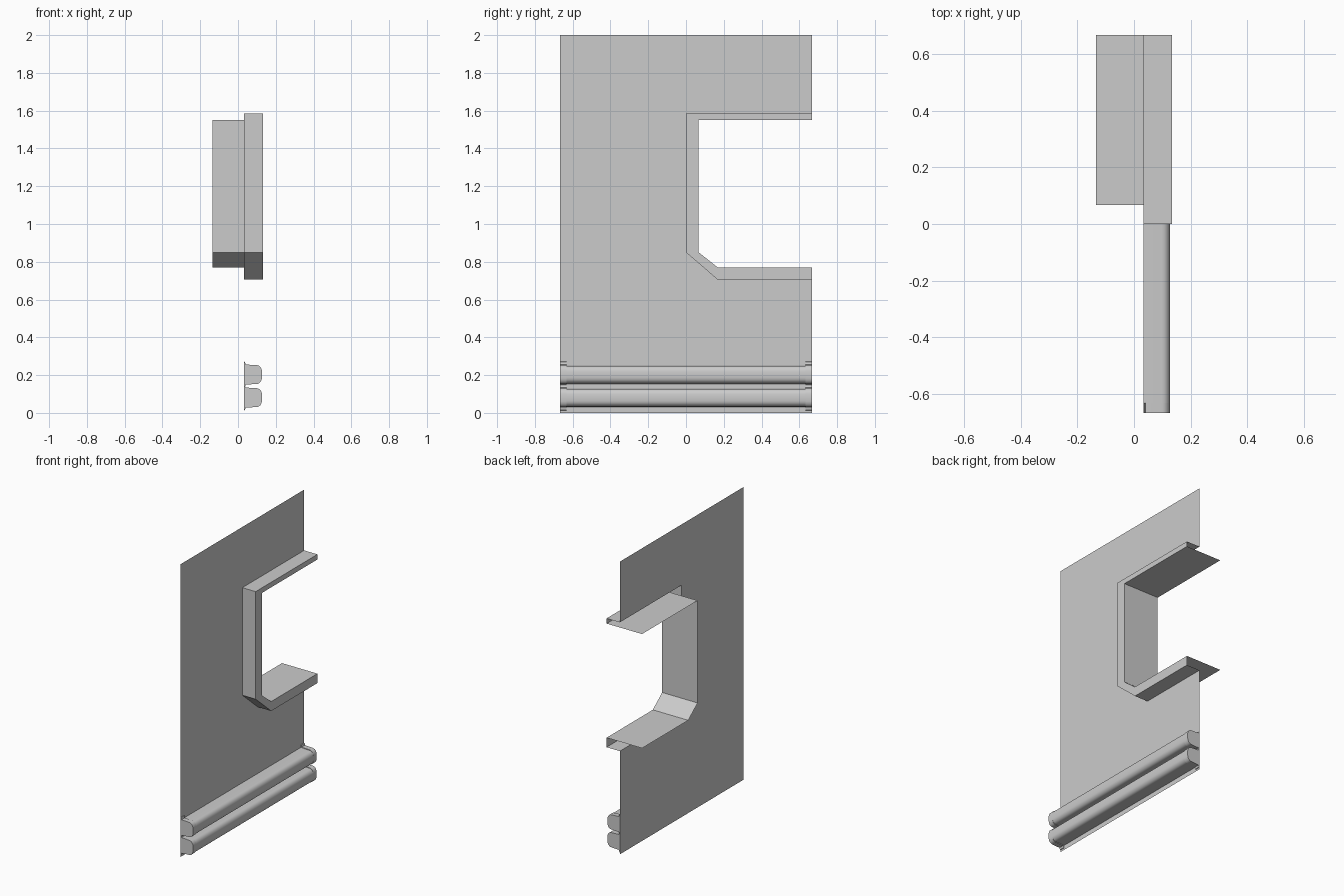
import bpy, bmesh, math

if "Cube" in bpy.data.objects:
    bpy.data.objects.remove(bpy.data.objects["Cube"])

W = 0.667        # half width along y
WALL_X = 0.033   # plane of the wall sheet
FRONT_X = 0.1335
BACK_X = -0.1345


def make(name, verts, faces, fix=False, smooth=False):
    me = bpy.data.meshes.new(name)
    me.from_pydata(verts, [], faces)
    if fix:
        bm = bmesh.new()
        bm.from_mesh(me)
        bmesh.ops.recalc_face_normals(bm, faces=bm.faces)
        bm.to_mesh(me)
        bm.free()
    ob = bpy.data.objects.new(name, me)
    bpy.context.collection.objects.link(ob)
    if smooth:
        bpy.ops.object.select_all(action='DESELECT')
        ob.select_set(True)
        bpy.context.view_layer.objects.active = ob
        bpy.ops.object.shade_smooth_by_angle(angle=math.radians(35))
    return ob


def prism(name, profile, y0, y1):
    """Closed extrusion of an (x, z) profile along y."""
    n = len(profile)
    verts = [(x, y, z) for y in (y0, y1) for x, z in profile]
    faces = [tuple(range(n)), tuple(range(2 * n - 1, n - 1, -1))]
    faces += [(i, i + n, (i + 1) % n + n, (i + 1) % n) for i in range(n)]
    return make(name, verts, faces, fix=True, smooth=True)


def mirrored(half, zc):
    """Complete a half profile of (x, height) about the centre height."""
    top = [(x, zc + h) for x, h in half]
    return top + [(x, zc - h) for x, h in reversed(half)]


# opening outlines in (y, z)
outer = [(W, 1.585), (0, 1.585), (0, 0.85), (0.168, 0.705), (W, 0.705)]
inner = [(W, 1.55), (0.067, 1.55), (0.067, 0.85), (0.168, 0.77), (W, 0.77)]

# wall sheet with the opening cut out of its side
outline = [(W, 2), (-W, 2), (-W, 0), (W, 0)] + outer[::-1]
make("wall_panel", [(WALL_X, y, z) for y, z in outline],
     [tuple(range(len(outline)))])

# opening trim: outer return, front face, deep inner lining
loops = [(outer, WALL_X), (outer, FRONT_X), (inner, FRONT_X), (inner, BACK_X)]
n = len(outer)
make("opening_trim", [(x, y, z) for loop, x in loops for y, z in loop],
     [(j * n + i, j * n + i + 1, (j + 1) * n + i + 1, (j + 1) * n + i)
      for j in range(3) for i in range(n - 1)])

# rounded nose shared by rails and caps
def nose(h, x1):
    pts = [(0.098, h - 0.003)]
    for k in range(1, 6):
        a = math.radians(90 - 15 * k)
        pts.append((0.098 + (x1 - 0.098) * math.cos(a), (h - 0.003) * math.sin(a) ** 0.7))
    return pts

# two guard rails with end caps
cap_len = 0.035
for label, zc in (("lower", 0.081), ("upper", 0.203)):
    rail = [(WALL_X, 0.049)] + nose(0.049, 0.128)
    prism(label + "_rail", mirrored(rail, zc), -W + cap_len, W - cap_len)
    cap = [(WALL_X, 0.068), (0.037, 0.066), (0.040, 0.053)] + nose(0.053, 0.128)
    for side, y0, y1 in (("front", -W, -W + cap_len), ("back", W - cap_len, W)):
        prism(f"{label}_rail_{side}_cap", mirrored(cap, zc), y0, y1)
